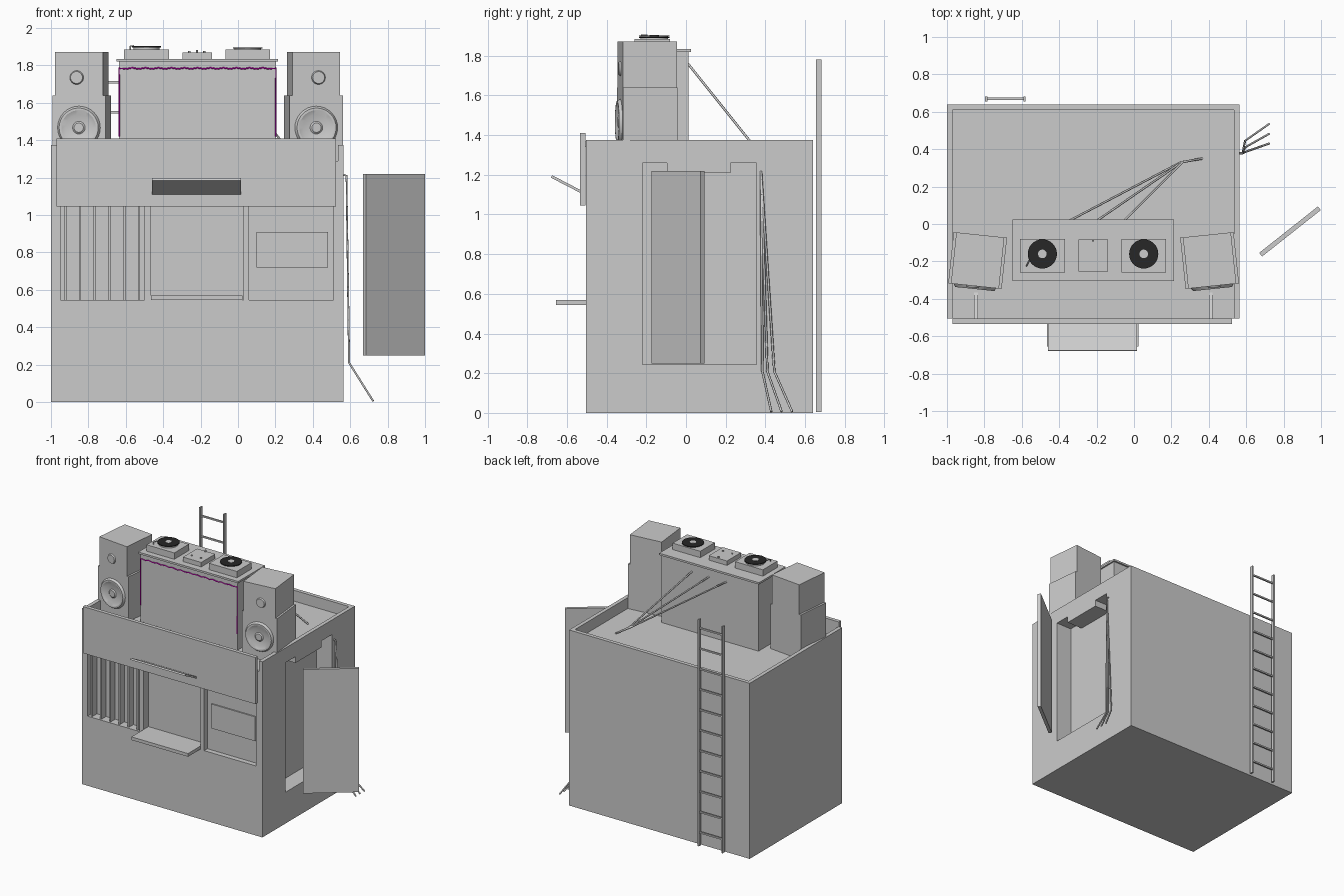
import bpy, bmesh, math
from mathutils import Matrix, Vector

if "Cube" in bpy.data.objects:
    bpy.data.objects.remove(bpy.data.objects["Cube"])


def material(name, col):
    m = bpy.data.materials.new(name)
    m.diffuse_color = (*col, 1)
    m.use_nodes = True
    m.node_tree.nodes["Principled BSDF"].inputs["Base Color"].default_value = m.diffuse_color
    return m


BLACK = material("black_vinyl", (0.02, 0.02, 0.02))
PINK = material("magenta_light", (0.6, 0.0, 0.5))


def finish(name, bm, mat=None, smooth=False):
    bmesh.ops.recalc_face_normals(bm, faces=bm.faces)
    me = bpy.data.meshes.new(name)
    bm.to_mesh(me)
    bm.free()
    ob = bpy.data.objects.new(name, me)
    bpy.context.collection.objects.link(ob)
    if mat:
        me.materials.append(mat)
    if smooth:
        bpy.ops.object.select_all(action='DESELECT')
        ob.select_set(True)
        bpy.context.view_layer.objects.active = ob
        bpy.ops.object.shade_smooth_by_angle()
    return ob


def box(name, x, y, z, mtx=Matrix(), mat=None):
    bm = bmesh.new()
    c = Vector((sum(x) / 2, sum(y) / 2, sum(z) / 2))
    s = (x[1] - x[0], y[1] - y[0], z[1] - z[0], 1)
    bmesh.ops.create_cube(bm, size=1, matrix=mtx @ Matrix.Translation(c) @ Matrix.Diagonal(s))
    return finish(name, bm, mat)


def cyl(name, c, r, h, mtx=Matrix(), r2=None, mat=None, seg=32):
    bm = bmesh.new()
    bmesh.ops.create_cone(bm, cap_ends=True, segments=seg, radius1=r, radius2=r if r2 is None else r2,
                          depth=h, matrix=mtx @ Matrix.Translation(c))
    return finish(name, bm, mat, True)


def prism_x(name, yz, x0, x1):
    bm = bmesh.new()
    f = bm.faces.new([bm.verts.new((x0, y, z)) for y, z in yz])
    r = bmesh.ops.extrude_face_region(bm, geom=[f])
    bmesh.ops.translate(bm, vec=(x1 - x0, 0, 0),
                        verts=[v for v in r['geom'] if isinstance(v, bmesh.types.BMVert)])
    return finish(name, bm)


def tube(name, pts, r, mat=None):
    cu = bpy.data.curves.new(name, 'CURVE')
    cu.dimensions = '3D'
    cu.bevel_depth = r
    cu.bevel_resolution = 1
    cu.use_fill_caps = True
    sp = cu.splines.new('POLY')
    sp.points.add(len(pts) - 1)
    for p, q in zip(sp.points, pts):
        p.co = (*q, 1)
    ob = bpy.data.objects.new(name, cu)
    bpy.context.collection.objects.link(ob)
    if mat:
        cu.materials.append(mat)
    bpy.ops.object.select_all(action='DESELECT')
    ob.select_set(True)
    bpy.context.view_layer.objects.active = ob
    bpy.ops.object.convert(target='MESH')
    return ob


def cut(ob, cutter):
    m = ob.modifiers.new("cut", 'BOOLEAN')
    m.operation, m.solver, m.object = 'DIFFERENCE', 'EXACT', cutter
    cutter.hide_render = True
    bpy.context.view_layer.objects.active = ob
    bpy.ops.object.modifier_apply(modifier=m.name)
    bpy.data.objects.remove(cutter)


# Kiosk body: sunken roof, three front bays and the doorway
FLOOR = 1.29
body = box("kiosk_body", (-1, 0.565), (-0.505, 0.64), (0, 1.375))
cut(body, box("roof_cutter", (-0.97, 0.535), (-0.6, 0.61), (FLOOR, 1.5)))
for x0, x1, d in ((-0.95, -0.5, 0.07), (-0.465, 0.03, 0.06), (0.06, 0.51, 0.04)):
    cut(body, box("bay_cutter", (x0, x1), (-0.6, -0.505 + d), (0.545, 1.08)))
cut(body, prism_x("door_cutter", [(-0.22, 0.245), (0.355, 0.245), (0.355, 1.26), (0.225, 1.26),
                                  (0.225, 1.21), (-0.095, 1.21), (-0.095, 1.26), (-0.22, 1.26)], 0.43, 0.7))

# Front bays: slats, counter and notice panel
for i in range(6):
    x = -0.924 + i * 0.079
    box("slat", (x - 0.006, x + 0.006), (-0.49, -0.435), (0.545, 1.08))
box("counter", (-0.465, 0.025), (-0.655, -0.44), (0.545, 0.57))
box("notice_panel", (0.1, 0.48), (-0.475, -0.46), (0.72, 0.91))

# Front fascia with tilted flap and roof stays
box("fascia_board", (-0.97, 0.525), (-0.535, -0.506), (1.045, 1.41))
prism_x("tilted_flap", [(-0.535, 1.11), (-0.535, 1.125), (-0.675, 1.198), (-0.68, 1.185)], -0.46, 0.017)
for x in (-0.845, 0.41):
    prism_x("fascia_stay", [(-0.507, 1.37), (-0.507, 1.34), (-0.39, FLOOR), (-0.365, FLOOR)], x - 0.01, x + 0.01)

# Open door leaf
ang = math.atan2(0.245, 0.31)
box("door_leaf", (-0.2, 0.2), (-0.0125, 0.0125), (0.25, 1.22),
    Matrix.Translation((0.834, -0.04, 0)) @ Matrix.Rotation(ang, 4, 'Z'))

# Ladder on the back
for x in (-0.79, -0.585):
    box("ladder_rail", (x - 0.006, x + 0.006), (0.656, 0.683), (0.005, 1.78))
for i in range(11):
    z = 0.11 + 0.16 * i
    box("ladder_rung", (-0.79, -0.585), (0.664, 0.676), (z - 0.006, z + 0.006))

# Cables down the side wall and across the roof
for knee, end in ((0.385, 0.43), (0.41, 0.482), (0.445, 0.535)):
    tube("side_cable", [(0.565, 0.378, 1.215), (0.58, 0.378, 1.21), (0.594, knee, 0.21), (0.722, end, 0.006)], 0.006)
for i, x in enumerate((-0.36, -0.21, -0.06)):
    tube("roof_cable", [(x, 0.01, 1.76), (0.25 + 0.005 * i, 0.33, 1.36), (0.365, 0.35, FLOOR)], 0.006)

# Music desk with magenta light string
box("desk_body", (-0.637, 0.203), (-0.295, 0.012), (FLOOR, 1.825))
box("desk_top", (-0.65, 0.215), (-0.305, 0.025), (1.82, 1.835))
string = [(-0.635, -0.298, 1.42), (-0.635, -0.298, 1.785)]
string += [(-0.635 + 0.837 * i / 24, -0.298, 1.787 - 0.006 * (i % 2)) for i in range(1, 24)]
string += [(0.202, -0.298, 1.785), (0.202, -0.298, 1.42)]
tube("light_string", string, 0.004, PINK)

# Turntables and mixer
for cx, lift in ((-0.49, 0.008), (0.052, 0)):
    box("turntable", (cx - 0.12, cx + 0.12), (-0.26, -0.08), (1.835, 1.885))
    cyl("platter", (cx, -0.16, 1.886 + lift / 2), 0.07, 0.006 + lift)
    cyl("record", (cx, -0.16, 1.892 + lift), 0.078, 0.006, mat=BLACK)
    cyl("record_label", (cx, -0.16, 1.895 + lift), 0.023, 0.003)
tube("tone_arm", [(-0.575, -0.225, 1.885), (-0.575, -0.225, 1.903), (-0.56, -0.195, 1.904)], 0.004)
box("mixer", (-0.298, -0.14), (-0.255, -0.082), (1.835, 1.87))
cyl("mixer_knob", (-0.219, -0.09, 1.876), 0.006, 0.014, seg=12)
for x in (-0.26, -0.18):
    cyl("mixer_knob", (x, -0.2, 1.873), 0.006, 0.008, seg=12)

# Pair of stacked speakers, turned outwards
for s in (-1, 1):
    m = Matrix.Translation((-0.216 + s * 0.62, -0.195, 0)) @ Matrix.Rotation(s * math.radians(6), 4, 'Z')
    box("speaker_lower", (-0.1435, 0.1435), (-0.1375, 0.1375), (FLOOR, 1.64), m)
    box("speaker_upper", (-0.129, 0.129), (-0.1375, 0.1375), (1.64, 1.872), m)
    face = m @ Matrix.Translation((0, -0.1375, 0)) @ Matrix.Rotation(math.pi / 2, 4, 'X')
    ring = cyl("woofer_ring", (0, 1.467, 0.008), 0.115, 0.016, face, 0.105)
    cut(ring, cyl("cone_cutter", (0, 1.467, 0.015), 0.07, 0.02, face, 0.112))
    cyl("woofer_dome", (0, 1.467, 0.006), 0.04, 0.012, face, 0.025)
    cyl("tweeter", (s * 0.012, 1.735, 0.005), 0.037, 0.01, face, 0.032)
